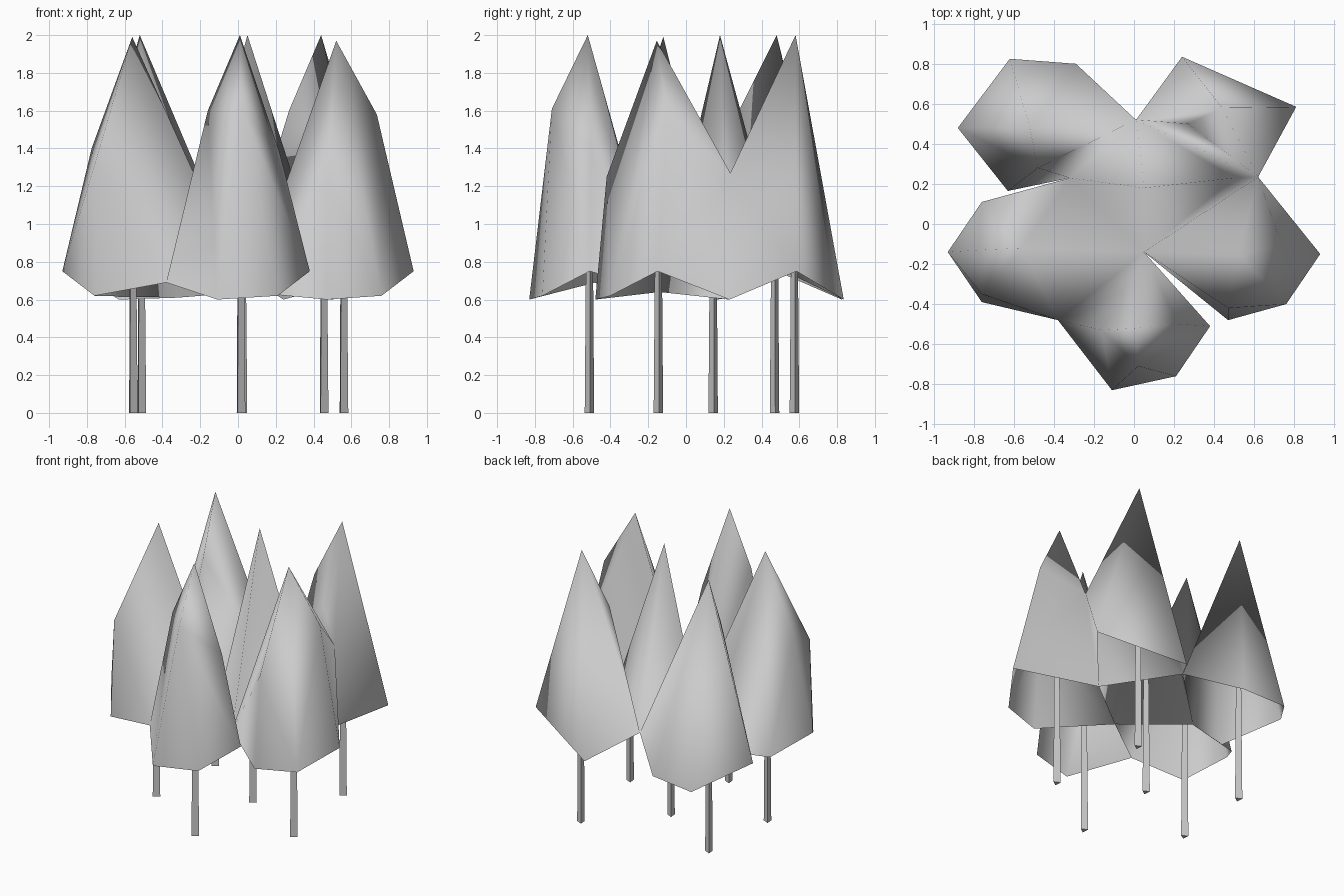
import bpy, bmesh
from math import radians
from mathutils import Matrix

cube = bpy.data.objects.get("Cube")
if cube:
    bpy.data.objects.remove(cube, do_unlink=True)

grey = bpy.data.materials.new("plain grey")
grey.use_nodes = True
grey.diffuse_color = (0.6, 0.6, 0.6, 1)
grey.node_tree.nodes["Principled BSDF"].inputs["Base Color"].default_value = grey.diffuse_color


def add_object(name, bm, angle):
    """Turn a bmesh into a shaded object."""
    mesh = bpy.data.meshes.new(name)
    bm.to_mesh(mesh)
    bm.free()
    obj = bpy.data.objects.new(name, mesh)
    bpy.context.scene.collection.objects.link(obj)
    mesh.materials.append(grey)
    bpy.ops.object.select_all(action="DESELECT")
    obj.select_set(True)
    bpy.context.view_layer.objects.active = obj
    bpy.ops.object.shade_smooth_by_angle(angle=radians(angle))


# All crowns form one canopy sheet, welded along the hem corners they share
canopy = bmesh.new()


def crown(tip, hem, shoulders=()):
    """Add a crown: hull over tip, hem corners and shoulders, open underneath."""
    bm = bmesh.new()
    for point in [tip, *hem, *shoulders]:
        bm.verts.new(point)
    result = bmesh.ops.convex_hull(bm, input=bm.verts[:])
    inner = {v for v in result["geom_interior"] if isinstance(v, bmesh.types.BMVert)}
    bmesh.ops.delete(bm, geom=list(inner), context="VERTS")
    bmesh.ops.recalc_face_normals(bm, faces=bm.faces[:])
    under = [f for f in bm.faces if f.normal.z < -0.6]
    bmesh.ops.delete(bm, geom=under, context="FACES")
    part = bpy.data.meshes.new("crown_part")
    bm.to_mesh(part)
    bm.free()
    canopy.from_mesh(part)
    bpy.data.meshes.remove(part)


def trunk(name, x, y, height=1.0):
    """Slim three-sided trunk, narrowing upwards into the crown."""
    bm = bmesh.new()
    bmesh.ops.create_cone(bm, cap_ends=True, segments=3, radius1=0.029, radius2=0.02, depth=height,
                          matrix=Matrix.Translation((x, y, height / 2)) @ Matrix.Rotation(radians(35), 4, "Z"))
    add_object(name + "_trunk", bm, 30)


# Hem corners and shoulders where neighbouring crowns meet
back_join = (0.01, 0.52, 0.75)
right_join = (0.5, 0.23, 0.6)
right_shoulder = (0.62, 0.235, 1.27)
middle_join = (0.05, -0.14, 0.64)
front_join = (-0.38, -0.48, 0.69)
left_join = (-0.32, 0.23, 0.61)

# Front crown
crown((0.01, -0.52, 2),
      [front_join, (-0.11, -0.83, 0.6), (0.21, -0.76, 0.62), (0.38, -0.51, 0.75), middle_join],
      [(-0.16, -0.53, 1.6), (0.02, -0.71, 1.61), (0.22, -0.5, 1.38)])
# Left side crown
crown((0.52, -0.155, 1.97),
      [(0.47, -0.48, 0.6), (0.76, -0.4, 0.62), (0.93, -0.15, 0.75), right_join, middle_join],
      [(0.735, -0.1, 1.58), right_shoulder, (0.47, -0.42, 1.25)])
# Right side crown
crown((-0.56, -0.12, 1.99),
      [(-0.93, -0.14, 0.75), (-0.76, -0.39, 0.62), front_join, middle_join, left_join, (-0.76, 0.11, 0.62)],
      [(-0.76, -0.35, 1.31), (-0.775, -0.13, 1.4)])
# Centre crown
crown((0.05, 0.18, 2), [back_join, right_join, middle_join, left_join])
# Back right crown
crown((-0.52, 0.48, 2),
      [(-0.88, 0.48, 0.75), (-0.62, 0.825, 0.6), (-0.29, 0.8, 0.62), back_join, left_join, (-0.63, 0.165, 0.6)],
      [(-0.48, 0.28, 1.6)])
# Back left crown
crown((0.44, 0.58, 2),
      [(0.24, 0.835, 0.6), (0.81, 0.585, 0.75), right_join, back_join],
      [right_shoulder, (0.27, 0.5, 1.6)])

bmesh.ops.remove_doubles(canopy, verts=canopy.verts[:], dist=0.001)
add_object("tree_crowns", canopy, 180)

# Trunks
for name, x, y in [("front_tree", 0.01, -0.51), ("left_side_tree", 0.555, -0.145),
                   ("right_side_tree", -0.56, -0.145), ("centre_tree", 0.02, 0.145),
                   ("back_right_tree", -0.515, 0.47), ("back_left_tree", 0.45, 0.575)]:
    trunk(name, x, y)
